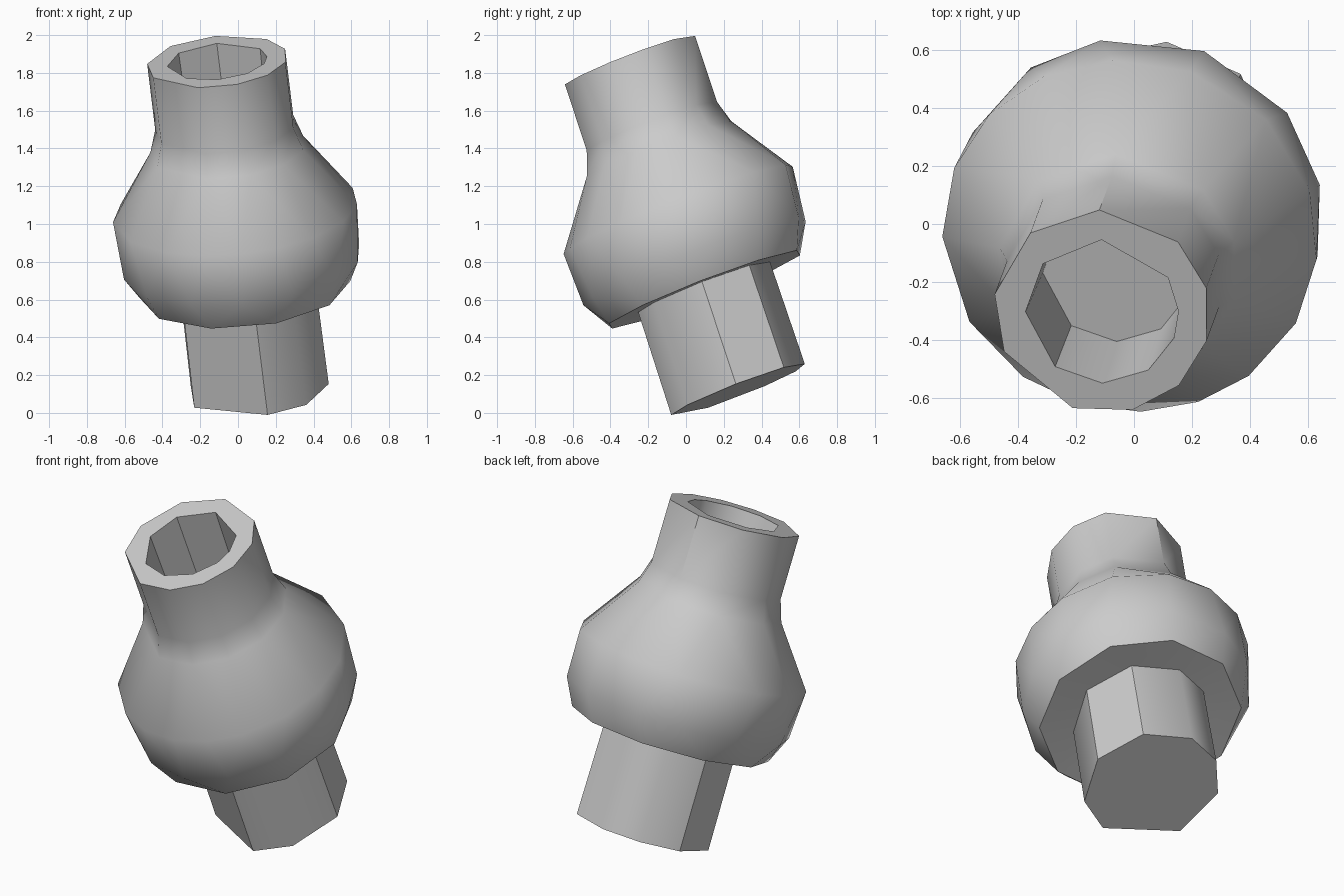
import bpy, bmesh
from math import radians, cos, sin
from mathutils import Vector

cube = bpy.data.objects.get("Cube")
if cube:
    bpy.data.objects.remove(cube, do_unlink=True)

grey = bpy.data.materials.new("plain grey")
grey.use_nodes = True
grey.diffuse_color = (0.6, 0.6, 0.6, 1)
grey.node_tree.nodes["Principled BSDF"].inputs["Base Color"].default_value = (0.6, 0.6, 0.6, 1)

# Leaning axis of the whole piece; its cross-sections lie slightly askew
BASE = Vector((0.10, 0.27, 0.135))
AXIS = Vector((-0.21, -0.57, 1.72)).normalized()
across = (Vector((1, 0, 0)) - AXIS * AXIS.x).normalized()
SIDE = across - AXIS * 0.025
BACK = AXIS.cross(across) + AXIS * 0.05


def ring(bm, radius, height, angles):
    """Loop of (angle, vertex) pairs around the axis."""
    loop = []
    for a in sorted(a % 360 for a in angles):
        r = radians(a)
        co = BASE + AXIS * height + (SIDE * cos(r) + BACK * sin(r)) * radius
        loop.append((a, bm.verts.new(co)))
    return loop


def bridge(bm, low, high):
    """Join two loops, which may have different numbers of sides."""
    def at(loop, i):
        return loop[i % len(loop)][0] + 360 * (i // len(loop)), loop[i % len(loop)][1]
    i = j = 0
    while i < len(low) or j < len(high):
        a, va = at(low, i)
        b, vb = at(high, j)
        na, nva = at(low, i + 1)
        nb, nvb = at(high, j + 1)
        can_i, can_j = i < len(low), j < len(high)
        if can_i and can_j and abs(na - nb) < 1 and abs(a - b) < 1:
            bm.faces.new((va, nva, nvb, vb))
            i, j = i + 1, j + 1
        elif can_i and (not can_j or na + a <= nb + b):
            bm.faces.new((va, nva, vb))
            i += 1
        else:
            bm.faces.new((va, nvb, vb))
            j += 1


def turned(name, profile, cap_start=False, cap_end=False):
    bm = bmesh.new()
    loops = [ring(bm, *p) for p in profile]
    for low, high in zip(loops, loops[1:]):
        bridge(bm, low, high)
    if cap_start:
        bm.faces.new([v for _, v in reversed(loops[0])])
    if cap_end:
        bm.faces.new([v for _, v in loops[-1]])
    mesh = bpy.data.meshes.new(name)
    bm.to_mesh(mesh)
    bm.free()
    mesh.materials.append(grey)
    obj = bpy.data.objects.new(name, mesh)
    bpy.context.collection.objects.link(obj)
    bpy.ops.object.select_all(action='DESELECT')
    obj.select_set(True)
    bpy.context.view_layer.objects.active = obj
    bpy.ops.object.shade_smooth_by_angle(angle=radians(42))


# Facet directions of each section
stub = [0, 45, 88, 122, 158, 208, 278, 313]
neck = [-15, 15, 45, 91, 131, 172, 205, 254, 286, 315]
bore = [-20, 2, 30, 90, 140, 182, 232, 270, 307]
flange = [-109 + 36 * i for i in range(10)]
belly = [10, 36, 69, 102, 126, 155, 190, 217, 245, 270, 295, 322, 346]
shoulder = [16, 43, 71, 95, 117, 138, 159, 182, 211, 235, 254, 273, 291, 309, 332, 354]

# Solid stub below
turned("lower_stub", [(0.38, -0.015, stub), (0.375, 0.56, stub)], cap_start=True)

# Rounded collar, neck, rim and blind bore
turned("collar_and_neck", [
    (0.37, 0.56, stub),
    (0.56, 0.55, flange),
    (0.635, 0.705, belly),
    (0.65, 0.995, shoulder),
    (0.415, 1.335, neck),
    (0.375, 1.46, neck),
    (0.375, 1.83, neck),
    (0.265, 1.83, bore),
    (0.255, 1.40, bore),
], cap_end=True)
